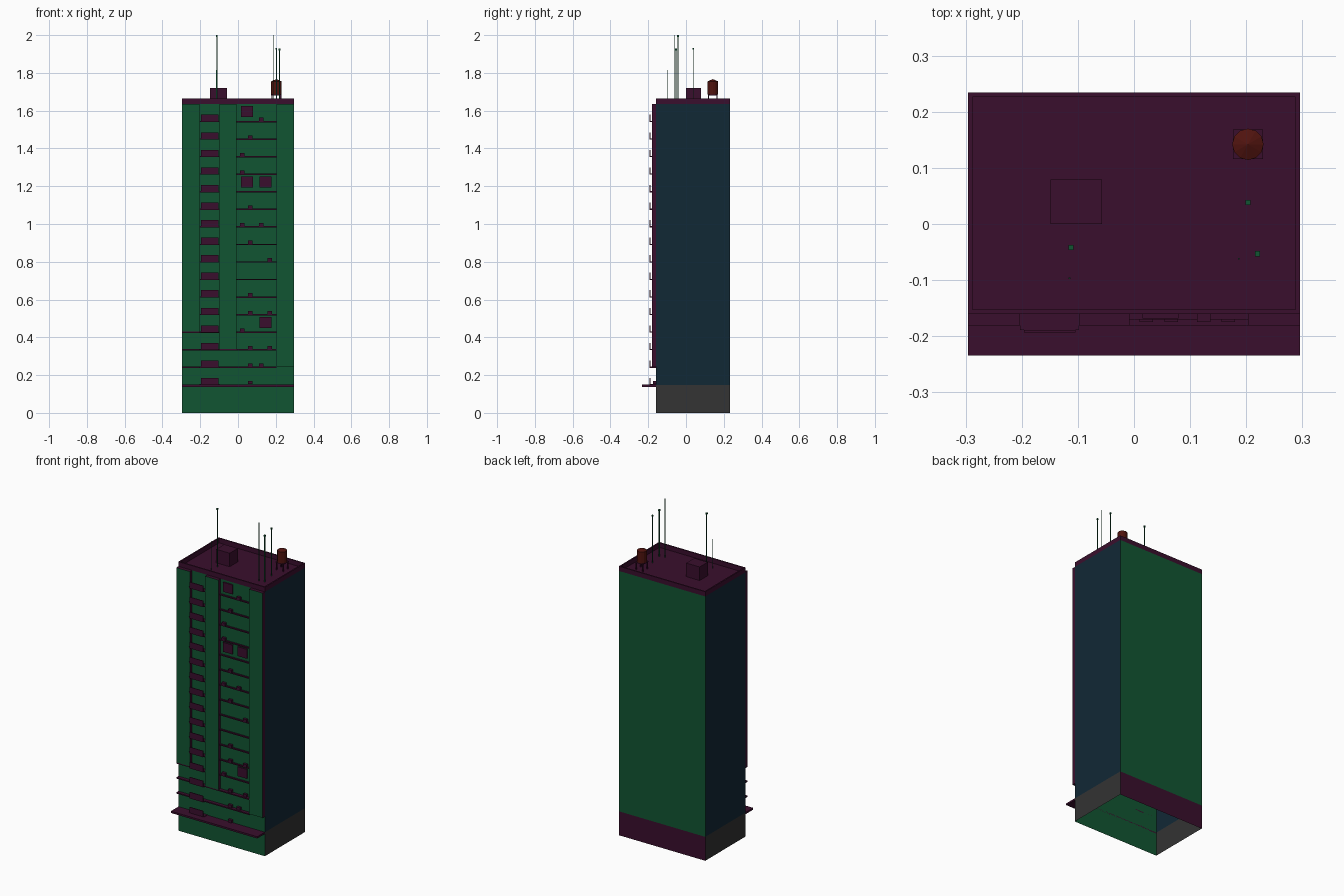
import bpy, bmesh, math
from mathutils import Matrix

if "Cube" in bpy.data.objects:
    bpy.data.objects.remove(bpy.data.objects["Cube"])


def mat(name, rgb):
    m = bpy.data.materials.new(name)
    m.diffuse_color = (*rgb, 1)
    m.use_nodes = True
    m.node_tree.nodes["Principled BSDF"].inputs["Base Color"].default_value = m.diffuse_color
    return m


GREEN = mat("wall green", (0.0056, 0.090, 0.032))
PURPLE = mat("trim purple", (0.042, 0.0045, 0.026))
BLUE = mat("side navy", (0.0056, 0.021, 0.036))
GREY = mat("base grey", (0.033, 0.033, 0.033))
RUST = mat("tank rust", (0.080, 0.0065, 0.0045))


def finish(name, bm, mats, rule=None):
    bm.normal_update()
    if rule:
        for f in bm.faces:
            f.material_index = rule(f)
    me = bpy.data.meshes.new(name)
    bm.to_mesh(me)
    bm.free()
    for m in mats:
        me.materials.append(m)
    ob = bpy.data.objects.new(name, me)
    bpy.context.collection.objects.link(ob)
    return ob


def add_box(bm, x0, x1, y0, y1, z0, z1):
    m = Matrix.Translation(((x0 + x1) / 2, (y0 + y1) / 2, (z0 + z1) / 2))
    m = m @ Matrix.Diagonal((x1 - x0, y1 - y0, z1 - z0, 1))
    return bmesh.ops.create_cube(bm, size=1, matrix=m)["verts"]


def boxes(name, dims, mats, rule=None):
    bm = bmesh.new()
    for d in dims:
        add_box(bm, *d)
    return finish(name, bm, mats, rule)


W, FRONT, BACK = 0.296, -0.16, 0.234
COL_Y = -0.181                 # front of the projecting columns
BASE, TOP, ROOF = 0.148, 1.636, 1.665
floors = [0.152 + 0.0929 * i for i in range(16)]

# Tower shell: open underneath, split at the base band
bm = bmesh.new()
add_box(bm, -W, W, FRONT, BACK, 0, TOP)
bmesh.ops.bisect_plane(bm, geom=bm.verts[:] + bm.edges[:] + bm.faces[:],
                       plane_co=(0, 0, BASE), plane_no=(0, 0, 1))
bm.normal_update()
bmesh.ops.delete(bm, geom=[f for f in bm.faces if f.normal.z < -0.9], context='FACES')


def shell_rule(f):
    low = f.calc_center_median().z < BASE
    if f.normal.z > 0.9:
        return 1
    if abs(f.normal.x) > 0.9:
        return 3 if low else 2
    return 1 if low and f.normal.y > 0 else 0


finish("tower_shell", bm, [GREEN, PURPLE, BLUE, GREY], shell_rule)

# Projecting facade columns: green front, purple returns
boxes("facade_columns",
      [(-W, -0.203, COL_Y, FRONT, floors[3], TOP),
       (-0.098, -0.008, COL_Y, FRONT, floors[2], TOP),
       (0.203, W, COL_Y, FRONT, floors[1], TOP)],
      [GREEN, PURPLE], lambda f: 0 if f.normal.y < -0.9 else 1)

# Entrance canopy
boxes("entrance_canopy", [(-W, W, -0.234, FRONT, 0.138, 0.149)], [PURPLE])

# Parapet around the roof
t = 0.008
boxes("roof_parapet",
      [(-W, W, FRONT, FRONT + t, TOP, ROOF), (-W, W, BACK - t, BACK, TOP, ROOF),
       (-W, -W + t, FRONT + t, BACK - t, TOP, ROOF),
       (W - t, W, FRONT + t, BACK - t, TOP, ROOF)], [PURPLE])

# Floor ledges in the right bay, and long ledges under the columns
ledges = [(-0.008, 0.203, -0.17, FRONT, z - 0.007, z) for z in floors[1:]]
ledges += [(-W, -0.098, COL_Y, FRONT, floors[3] - 0.007, floors[3]),
           (-W, 0.203, COL_Y, FRONT, floors[2] - 0.007, floors[2]),
           (-W, 0.203, COL_Y, FRONT, floors[1] - 0.007, floors[1])]
boxes("floor_ledges", ledges, [PURPLE])

# Balconies: thin slab with an upright front panel
balcony = []
for z in floors:
    balcony.append((-0.203, -0.098, -0.189, FRONT, z - 0.006, z))
    balcony.append((-0.196, -0.104, -0.193, -0.189, z - 0.006, z + 0.033))
boxes("balconies", balcony, [PURPLE])

# Air conditioners: four possible spots on each floor
spots = [0.022, 0.066, 0.124, 0.168]
layout = ["1", "12", "13", "0", "13", "1", "", "3", "1", "02", "1", "", "0", "0", "1", "2"]
units = []
for z, row in zip(floors, layout):
    for c in row:
        x = spots[int(c)]
        units.append((x - 0.012, x + 0.012, -0.175, FRONT, z, z + 0.017))
boxes("air_conditioners", units, [PURPLE])

# Large shutter panels
boxes("shutter_panels",
      [(x, x + 0.064, -0.168, FRONT, floors[i] + 0.02, floors[i] + 0.078)
       for x, i in [(0.015, 15), (0.015, 11), (0.114, 11), (0.114, 3)]], [PURPLE])

# Roof stair house
boxes("stair_house", [(-0.149, -0.057, 0.0, 0.079, TOP, 1.72)], [PURPLE])

# Water tank on a four-legged stand
TX, TY = 0.203, 0.142
stand = [(TX - 0.027, TX + 0.027, TY - 0.026, TY + 0.026, 1.680, 1.685)]
for sx in (-1, 1):
    for sy in (-1, 1):
        x, y = TX + sx * 0.023, TY + sy * 0.022
        stand.append((x - 0.003, x + 0.003, y - 0.003, y + 0.003, TOP, 1.68))
boxes("tank_stand", stand, [PURPLE])
bm = bmesh.new()
bmesh.ops.create_cone(bm, cap_ends=True, segments=12, radius1=0.028, radius2=0.028,
                      depth=0.07, matrix=Matrix.Translation((TX, TY, 1.72)))
bmesh.ops.create_cone(bm, cap_ends=False, segments=12, radius1=0.028, radius2=0.0,
                      depth=0.012, matrix=Matrix.Translation((TX, TY, 1.761)))
finish("water_tank", bm, [RUST])

# Antennas: thin masts, some with a small block on top
bm = bmesh.new()
for x, y, top, tip in [(-0.112, -0.042, 2.0, True), (0.203, 0.038, 1.932, True),
                       (0.220, -0.053, 1.928, True), (0.187, -0.062, 2.0, False),
                       (-0.115, -0.097, 1.815, False)]:
    r = 0.0022 if tip else 0.0014
    add_box(bm, x - r, x + r, y - r, y + r, TOP, top)
    if tip:
        add_box(bm, x - 0.0045, x + 0.0045, y - 0.0045, y + 0.0045, top - 0.009, top)
finish("antennas", bm, [GREEN])
